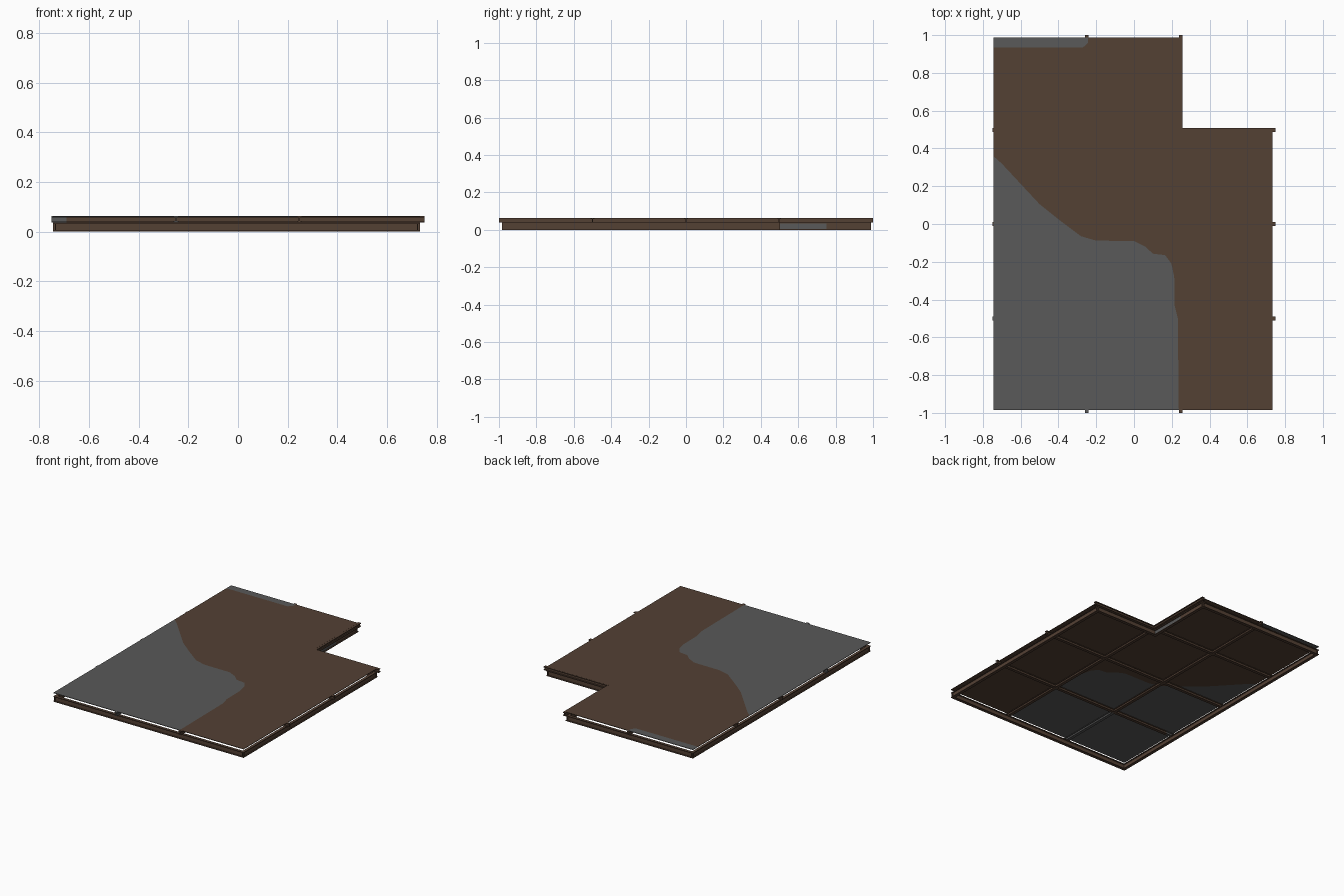
import bpy, bmesh
from mathutils import Vector

if "Cube" in bpy.data.objects:
    bpy.data.objects.remove(bpy.data.objects["Cube"])


def material(name, rgb):
    m = bpy.data.materials.new(name)
    m.diffuse_color = (*rgb, 1)
    m.use_nodes = True
    m.node_tree.nodes["Principled BSDF"].inputs["Base Color"].default_value = m.diffuse_color
    return m


BROWN = material("rust_brown", (0.088, 0.052, 0.034))
GREY = material("steel_grey", (0.10, 0.10, 0.10))


def finish(bm, name, mats):
    bmesh.ops.recalc_face_normals(bm, faces=bm.faces)
    me = bpy.data.meshes.new(name)
    bm.to_mesh(me)
    bm.free()
    for m in mats:
        me.materials.append(m)
    ob = bpy.data.objects.new(name, me)
    bpy.context.collection.objects.link(ob)
    return ob


# I-beam between two floor points
def beam(name, a, b, z0, z1, w=0.02, mat=BROWN, web_mat=None):
    h, t, g = w / 2, 0.005, 0.0025
    half = [(h, z0), (h, z0 + t), (g, z0 + t), (g, z1 - t), (h, z1 - t), (h, z1)]
    prof = half + [(-x, z) for x, z in reversed(half)]
    a, b = Vector((*a, 0)), Vector((*b, 0))
    d = (b - a).normalized()
    side = Vector((d.y, -d.x, 0))
    bm = bmesh.new()
    rings = [[bm.verts.new(p + side * x + Vector((0, 0, z))) for x, z in prof] for p in (a, b)]
    n = len(prof)
    for i in range(n):
        j = (i + 1) % n
        f = bm.faces.new((rings[0][i], rings[0][j], rings[1][j], rings[1][i]))
        if web_mat and i in (2, 8):
            f.material_index = 1
    # end caps: two flanges and the web
    for r in rings:
        bm.faces.new((r[0], r[1], r[2], r[9], r[10], r[11]))
        bm.faces.new((r[2], r[3], r[8], r[9]))
        bm.faces.new((r[3], r[4], r[5], r[6], r[7], r[8]))
    finish(bm, name, [mat] + ([web_mat] if web_mat else []))


# Flat deck piece from an outline
def plate(name, pts, mat, z0=0.0595, z1=0.063):
    bm = bmesh.new()
    f = bm.faces.new([bm.verts.new((x, y, z0)) for x, y in pts])
    ext = bmesh.ops.extrude_face_region(bm, geom=[f], use_keep_orig=True)
    vs = [v for v in ext["geom"] if isinstance(v, bmesh.types.BMVert)]
    bmesh.ops.translate(bm, verts=vs, vec=(0, 0, z1 - z0))
    bmesh.ops.triangulate(bm, faces=[f for f in bm.faces if len(f.verts) > 4])
    finish(bm, name, [mat])


L, R, F, B = -0.745, 0.733, -0.985, 0.988
NX, NY = 0.243, 0.503

# Deck, split along the wavy line between bare steel and rust
wave = [(L, 0.36), (-0.7, 0.32), (-0.5, 0.105), (-0.4, 0.025), (-0.28, -0.065),
        (-0.2, -0.088), (0, -0.09), (0.06, -0.12), (0.1, -0.157), (0.165, -0.165),
        (0.198, -0.21), (0.213, -0.28), (0.215, -0.43), (0.232, -0.5), (0.237, F)]
strip = [(-0.242, B), (-0.245, 0.957), (-0.27, 0.935), (L, 0.935)]
plate("grey_deck", wave + [(L, F)], GREY)
plate("rust_deck", wave + [(R, F), (R, NY), (NX, NY), (NX, B)] + strip, BROWN)
plate("grey_back_strip", strip + [(L, B)], GREY)

# Upper joists in both directions
J0, J1 = 0.038, 0.0625
beam("joist_long_left_front", (-0.25, -1), (-0.25, -0.5), J0, J1, mat=GREY)
beam("joist_long_left", (-0.25, -0.5), (-0.25, 1), J0, J1)
beam("joist_long_right", (0.247, -1), (0.247, 1), J0, J1)
beam("joist_cross_front_end", (-0.75, -0.5), (-0.69, -0.5), J0, J1, mat=GREY)
beam("joist_cross_front", (-0.69, -0.5), (0.75, -0.5), J0, J1)
beam("joist_cross_middle", (-0.75, 0), (0.75, 0), J0, J1)
beam("joist_cross_back", (-0.75, 0.498), (0.75, 0.498), J0, J1)

# Lower frame around the edge, following the notch
E0, E1, k = 0.0, 0.038, 0.01
beam("frame_left", (L + k, F), (L + k, B), E0, E1)
beam("frame_front", (L, F + k), (R, F + k), E0, E1)
beam("frame_right", (R - k, F), (R - k, NY), E0, E1)
beam("frame_back", (L, B - k), (NX, B - k), E0, E1)
beam("frame_notch_cross", (NX - 2 * k, NY - k), (R, NY - k), E0, E1)
beam("frame_notch_long_front", (NX - k, NY - 2 * k), (NX - k, 0.75), E0, E1, web_mat=GREY)
beam("frame_notch_long_back", (NX - k, 0.75), (NX - k, B), E0, E1)
